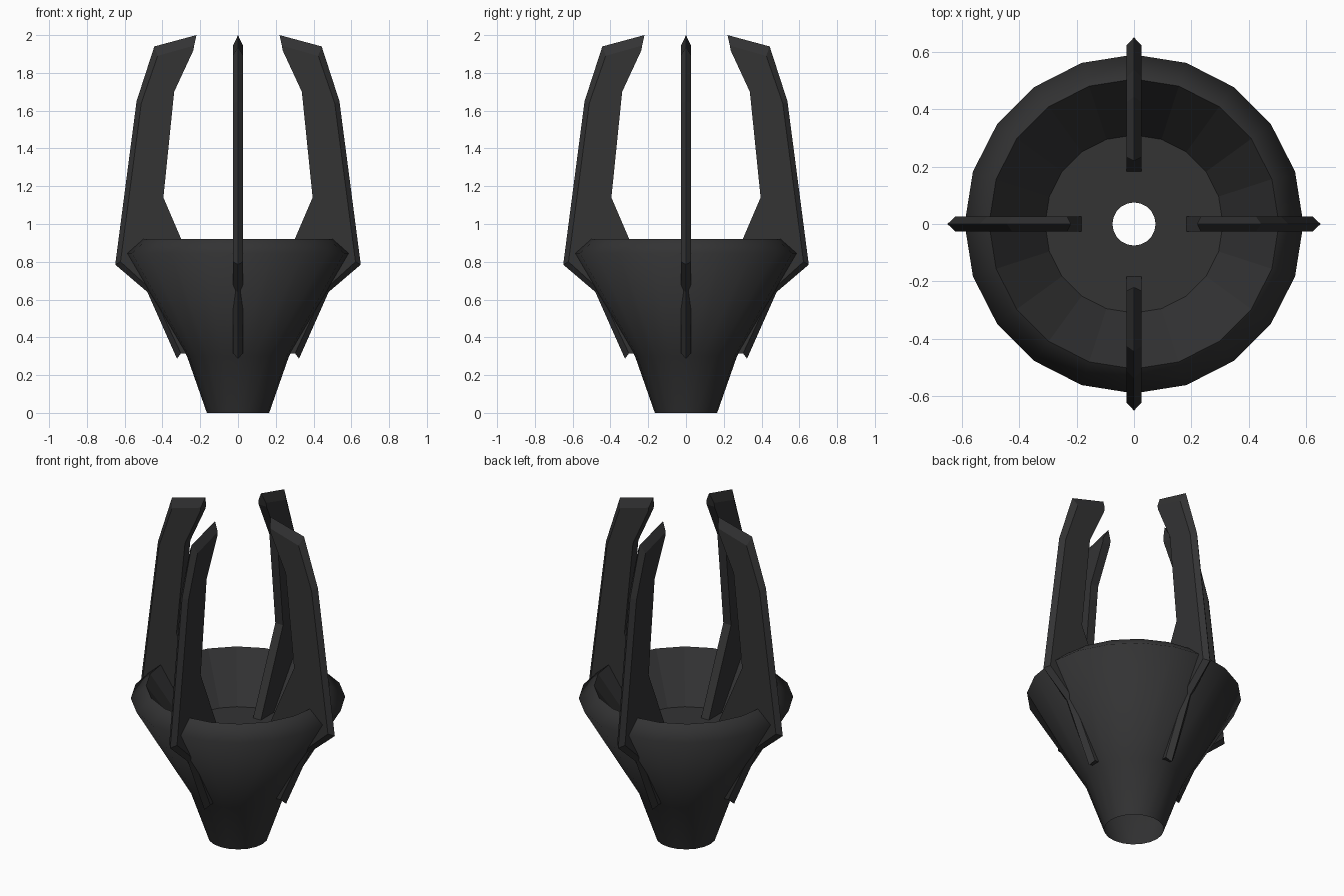
import bpy, bmesh, math

if "Cube" in bpy.data.objects:
    bpy.data.objects.remove(bpy.data.objects["Cube"])

mat = bpy.data.materials.new("charcoal")
mat.diffuse_color = (0.033, 0.033, 0.034, 1)
mat.use_nodes = True
mat.node_tree.nodes["Principled BSDF"].inputs["Base Color"].default_value = mat.diffuse_color


def finish(bm, name):
    bmesh.ops.recalc_face_normals(bm, faces=bm.faces)
    mesh = bpy.data.meshes.new(name)
    bm.to_mesh(mesh)
    bm.free()
    mesh.materials.append(mat)
    ob = bpy.data.objects.new(name, mesh)
    bpy.context.collection.objects.link(ob)
    return ob


def lathe(name, profile, sides, smooth_rows):
    bm = bmesh.new()
    rings = []
    for r, z in profile:
        rings.append([bm.verts.new((r * math.cos(2 * math.pi * i / sides),
                                    r * math.sin(2 * math.pi * i / sides), z))
                      for i in range(sides)])
    for k in range(len(rings) - 1):
        a, b = rings[k], rings[k + 1]
        for i in range(sides):
            j = (i + 1) % sides
            f = bm.faces.new((a[i], a[j], b[j], b[i]))
            f.smooth = k < smooth_rows
    ob = finish(bm, name)
    return ob


# Cup: smooth outer wall and shoulder, faceted inside, floor with a hole
cup = lathe("cup", [(0.165, 0), (0.27, 0.30), (0.59, 0.845), (0.505, 0.92),
                    (0.31, 0.645), (0.075, 0.645)], 20, 3)
# keep the rim and shoulder creases sharp
for e in cup.data.edges:
    z = [cup.data.vertices[v].co.z for v in e.vertices]
    if min(z) > 0.91:
        e.use_edge_sharp = True

# Claws: plate with a ridged outer edge and a fin running down the cup
RIDGE = [(0.22, 2.0), (0.443, 1.94), (0.537, 1.65), (0.65, 0.785), (0.48, 0.64), (0.323, 0.287)]
SIDE = [(0.232, 1.945), (0.425, 1.89), (0.512, 1.64), (0.622, 0.80), (0.462, 0.655), (0.302, 0.315)]
INNER = [(0.26, 0.315), (0.42, 0.62), (0.18, 0.64), (0.395, 1.14), (0.338, 1.70), (0.236, 1.92)]
HALF = 0.026


def claw(name, angle):
    bm = bmesh.new()
    c, s = math.cos(angle), math.sin(angle)

    def row(points, y):
        return [bm.verts.new((x * c - y * s, x * s + y * c, z)) for x, z in points]

    ridge = row(RIDGE, 0)
    plates = []
    for y in (-HALF, HALF):
        side, inner = row(SIDE, y), row(INNER, y)
        bm.faces.new(side + inner)
        for i in range(len(ridge) - 1):
            bm.faces.new((ridge[i], ridge[i + 1], side[i + 1], side[i]))
        plates.append((side, inner))
    (s0, i0), (s1, i1) = plates
    for k in range(len(i0) - 1):
        bm.faces.new((i0[k], i0[k + 1], i1[k + 1], i1[k]))
    # closed ends at the tip and the foot
    bm.faces.new((ridge[0], s0[0], i0[-1], i1[-1], s1[0]))
    bm.faces.new((ridge[-1], s0[-1], i0[0], i1[0], s1[-1]))
    finish(bm, name)


for n, label in enumerate(("right", "back", "left", "front")):
    claw(label + "_claw", n * math.pi / 2)
